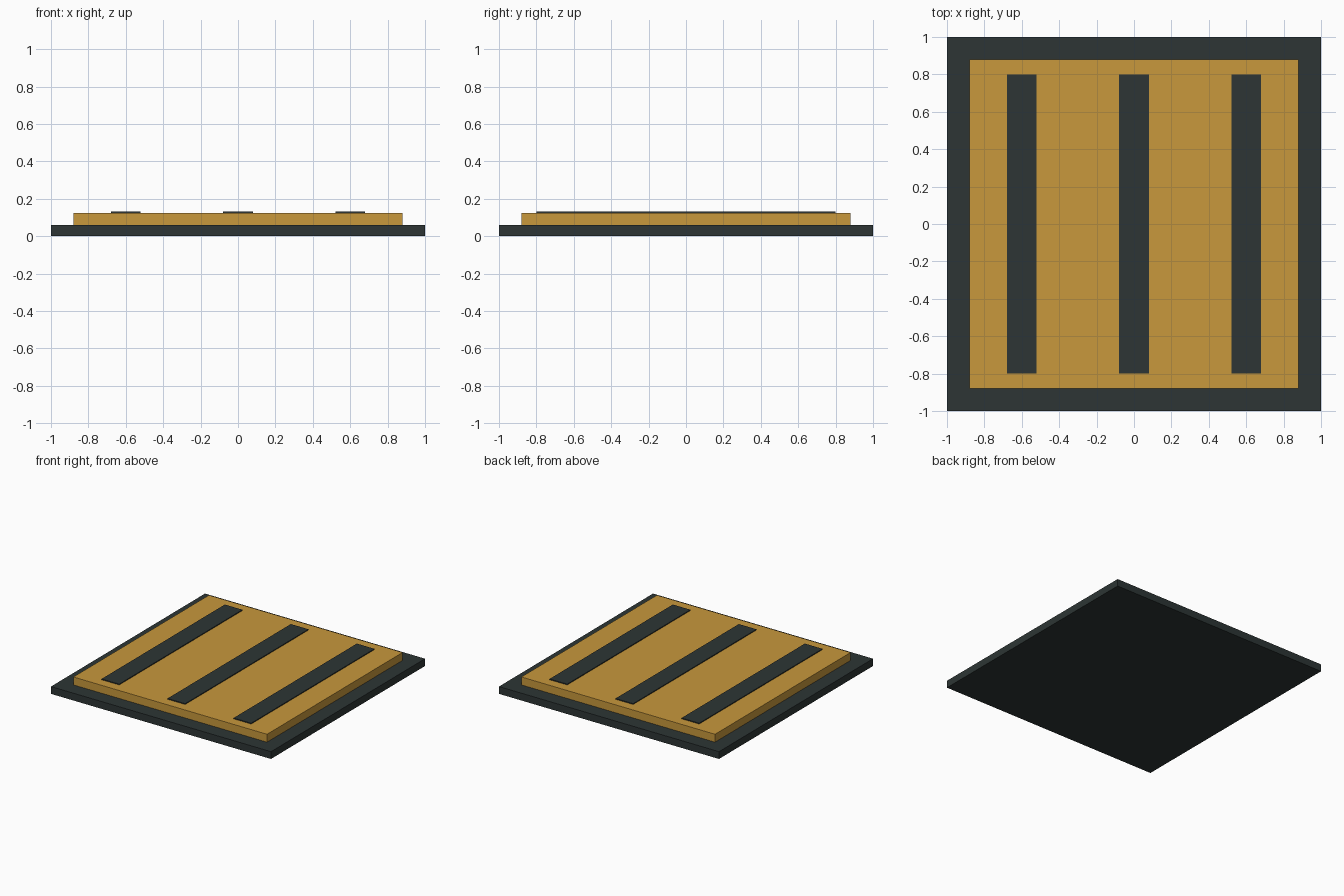
import bpy

if "Cube" in bpy.data.objects:
    bpy.data.objects.remove(bpy.data.objects["Cube"])


def material(name, color):
    m = bpy.data.materials.new(name)
    m.diffuse_color = (*color, 1.0)
    m.use_nodes = True
    m.node_tree.nodes["Principled BSDF"].inputs["Base Color"].default_value = m.diffuse_color
    return m


dark = material("dark slate", (0.026, 0.036, 0.035))
gold = material("ochre gold", (0.578, 0.314, 0.045))


def box(name, x, size_x, size_y, z0, z1, mat):
    bpy.ops.mesh.primitive_cube_add(size=1, location=(x, 0, (z0 + z1) / 2))
    o = bpy.context.object
    o.name = name
    o.scale = (size_x, size_y, z1 - z0)
    bpy.ops.object.transform_apply(location=False, rotation=False, scale=True)
    o.data.materials.append(mat)
    return o


# Base slab and raised panel
box("base_plate", 0, 2.0, 2.0, 0.0, 0.06, dark)
box("raised_panel", 0, 1.76, 1.76, 0.06, 0.125, gold)

# Three thin stripes lying on the panel
for i, x in enumerate((-0.6, 0.0, 0.6)):
    box(f"stripe_{i + 1}", x, 0.16, 1.6, 0.125, 0.132, dark)
